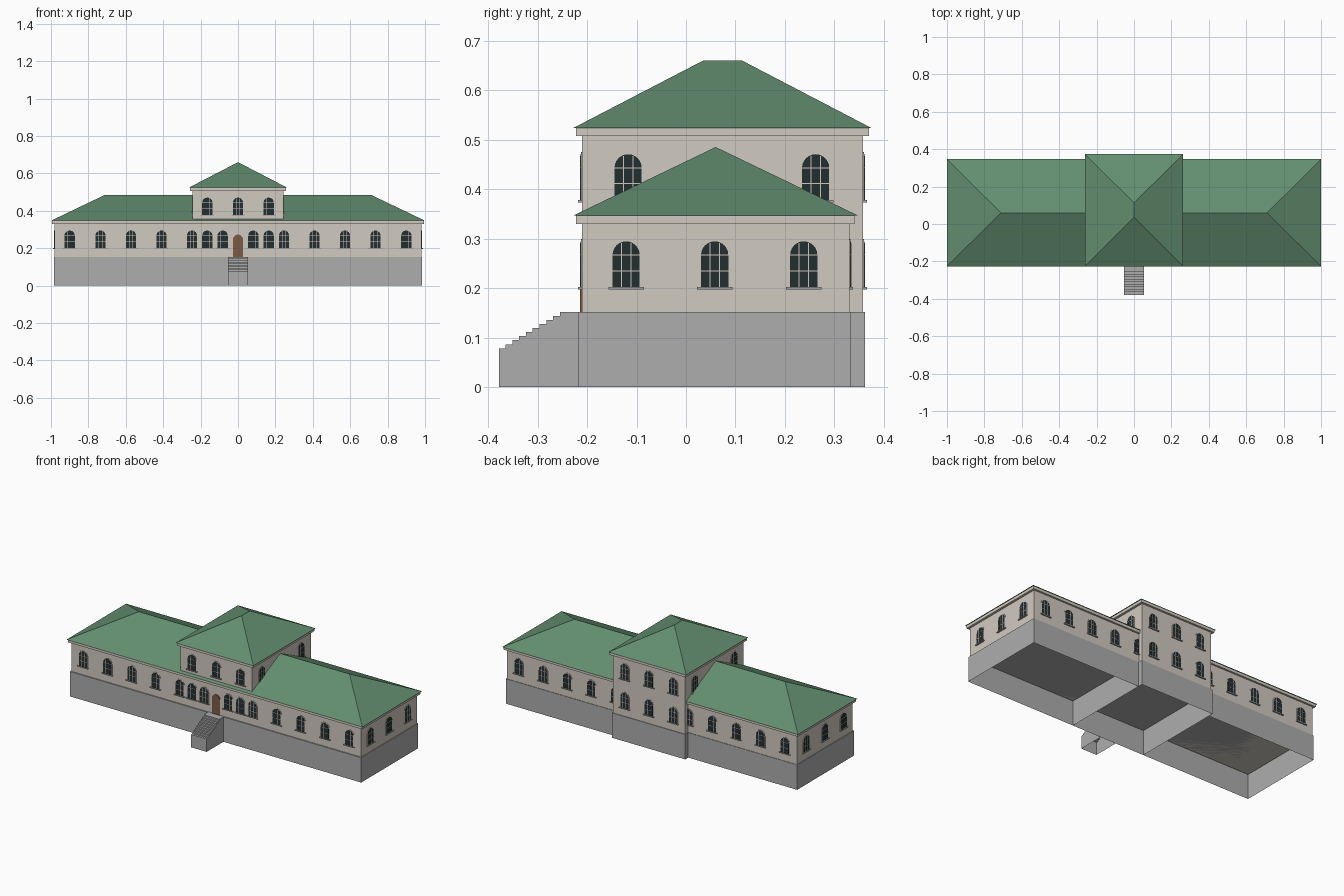
import bpy, bmesh, math
from mathutils import Vector

cube = bpy.data.objects.get("Cube")
if cube:
    bpy.data.objects.remove(cube, do_unlink=True)


def material(name, rgb):
    m = bpy.data.materials.new(name)
    m.use_nodes = True
    colour = (*rgb, 1)
    m.diffuse_color = colour
    bsdf = m.node_tree.nodes["Principled BSDF"]
    bsdf.inputs["Base Color"].default_value = colour
    bsdf.inputs["Roughness"].default_value = 0.9
    return m


STONE = material("grey stone", (0.42, 0.42, 0.42))
PLASTER = material("cream plaster", (0.64, 0.595, 0.53))
GREEN = material("green roof", (0.125, 0.27, 0.16))
GLASS = material("dark glass", (0.017, 0.028, 0.030))
WOOD = material("brown wood", (0.20, 0.105, 0.06))


def finish(name, bm, *mats):
    bmesh.ops.recalc_face_normals(bm, faces=bm.faces)
    mesh = bpy.data.meshes.new(name)
    bm.to_mesh(mesh)
    bm.free()
    for m in mats:
        mesh.materials.append(m)
    obj = bpy.data.objects.new(name, mesh)
    bpy.context.collection.objects.link(obj)
    return obj


def add_box(bm, x, y, z, slot=0):
    """Box between the (low, high) pairs x, y and z."""
    verts = bmesh.ops.create_cube(bm, size=1)["verts"]
    for v in verts:
        v.co = Vector([p[0] if c < 0 else p[1] for c, p in zip(v.co, (x, y, z))])
    for f in {f for v in verts for f in v.link_faces}:
        f.material_index = slot


def box(name, x, y, z, mat):
    bm = bmesh.new()
    add_box(bm, x, y, z)
    return finish(name, bm, mat)


def open_bottom(obj, also_back=False):
    """Leave the part hollow underneath."""
    bm = bmesh.new()
    bm.from_mesh(obj.data)
    gone = [f for f in bm.faces
            if f.normal.z < -0.9 or (also_back and f.normal.y > 0.9)]
    bmesh.ops.delete(bm, geom=gone, context="FACES")
    bm.to_mesh(obj.data)
    bm.free()


def hip_roof(name, x, y, z, ridge):
    """Eaves rectangle rising from z[0] to a ridge line at z[1]."""
    bm = bmesh.new()
    a, b, c, d = [bm.verts.new((px, py, z[0])) for px, py in
                  ((x[0], y[0]), (x[1], y[0]), (x[1], y[1]), (x[0], y[1]))]
    r, s = [bm.verts.new((*p, z[1])) for p in ridge]
    if ridge[0][1] == ridge[1][1]:      # ridge runs left to right
        faces = (a, b, s, r), (b, c, s), (c, d, r, s), (d, a, r)
    else:                               # ridge runs front to back
        faces = (a, b, r), (b, c, s, r), (c, d, s), (d, a, r, s)
    for f in (*faces, (d, c, b, a)):
        bm.faces.new(f)
    return finish(name, bm, GREEN)


def add_arch(bm, half, bottom, spring, depth, slot=0):
    """Round-topped plate standing out from the wall towards -y."""
    outline = [(-half, bottom), (half, bottom)]
    steps = 12
    for i in range(steps + 1):
        t = math.pi * i / steps
        outline.append((half * math.cos(t), spring + half * math.sin(t)))
    front = [bm.verts.new((u, -depth, v)) for u, v in outline]
    back = [bm.verts.new((u, 0, v)) for u, v in outline]
    n = len(outline)
    faces = [bm.faces.new(front)]
    for i in range(n):
        j = (i + 1) % n
        faces.append(bm.faces.new((front[i], back[i], back[j], front[j])))
    for f in faces:
        f.material_index = slot


# Foundations: three hollow boxes
FLOOR = 0.152
for name, x, back in (("right_foundation", (-0.985, -0.248), 0.333),
                      ("centre_foundation", (-0.248, 0.248), 0.362),
                      ("left_foundation", (0.248, 0.985), 0.333)):
    open_bottom(box(name, x, (-0.217, back), (0, FLOOR), STONE))

# Wing and centre walls, cornices and roofs
box("wing_walls", (-0.98, 0.98), (-0.21, 0.33), (FLOOR, 0.33), PLASTER)
box("wing_cornice", (-0.994, 0.994), (-0.222, 0.341), (0.33, 0.347), PLASTER)
hip_roof("wing_roof", (-1, 1), (-0.227, 0.347), (0.347, 0.485),
         ((-0.712, 0.06), (0.712, 0.06)))
box("centre_walls", (-0.243, 0.243), (-0.21, 0.358), (FLOOR, 0.507), PLASTER)
box("centre_cornice", (-0.257, 0.257), (-0.222, 0.37), (0.507, 0.524), PLASTER)
hip_roof("centre_roof", (-0.263, 0.263), (-0.227, 0.374), (0.524, 0.66),
         ((0, 0.035), (0, 0.113)))

# Entrance stairs: stepped side profile pulled across the width
STEPS, TREAD, RISE = 9, 0.0137, 0.0082
y, z = -0.255, FLOOR
profile = [(-0.217, 0), (-0.217, z), (y, z)]
for i in range(STEPS):
    z -= RISE
    profile.append((y, z))
    y -= TREAD
    profile.append((y, z))
profile.append((y, 0))
bm = bmesh.new()
side = bm.faces.new([bm.verts.new((-0.053, p, q)) for p, q in profile])
pulled = bmesh.ops.extrude_face_region(bm, geom=[side], use_keep_orig=True)["geom"]
bmesh.ops.translate(bm, vec=(0.106, 0, 0),
                    verts=[v for v in pulled if isinstance(v, bmesh.types.BMVert)])
stairs = finish("entrance_stairs", bm, STONE)
open_bottom(stairs, also_back=True)

# Front door
bm = bmesh.new()
add_arch(bm, 0.027, FLOOR, 0.246, 0.004)
door = finish("front_door", bm, WOOD)
door.location.y = -0.21

# Window: surround, arched glass, glazing bars and sill
bm = bmesh.new()
add_arch(bm, 0.032, 0, 0.067, 0.002)
add_arch(bm, 0.0275, 0.002, 0.067, 0.003, 1)
for u in (-0.0095, 0.0095):
    add_box(bm, (u - 0.001, u + 0.001), (-0.004, 0), (0.002, 0.091))
for v in (0.035, 0.067):
    add_box(bm, (-0.0275, 0.0275), (-0.004, 0), (v - 0.001, v + 0.001))
add_box(bm, (-0.036, 0.036), (-0.008, 0), (-0.003, 0.002), 2)
first = finish("window", bm, PLASTER, GLASS, STONE)
window_mesh = first.data
bpy.data.objects.remove(first)


def window(name, x, y, z, turn):
    obj = bpy.data.objects.new(name, window_mesh)
    obj.location = (x, y, z)
    obj.rotation_euler.z = math.radians(turn)
    bpy.context.collection.objects.link(obj)


LOWER, UPPER = 0.2, 0.376
wing_x = [0.9, 0.735, 0.572, 0.409, 0.246]
for s in (-1, 1):
    for x in wing_x + [0.164, 0.082]:
        window("front_window", s * x, -0.21, LOWER, 0)
    for x in wing_x:
        window("back_window", s * x, 0.33, LOWER, 180)
    for y in (-0.121, 0.058, 0.238):
        window("end_window", s * 0.98, y, LOWER, s * 90)
    for y in (-0.117, 0.262):
        window("centre_side_window", s * 0.243, y, UPPER, s * 90)
for x in (-0.164, 0, 0.164):
    window("upper_front_window", x, -0.21, UPPER, 0)
    window("upper_back_window", x, 0.358, UPPER, 180)
    window("lower_back_window", x, 0.358, LOWER, 180)
